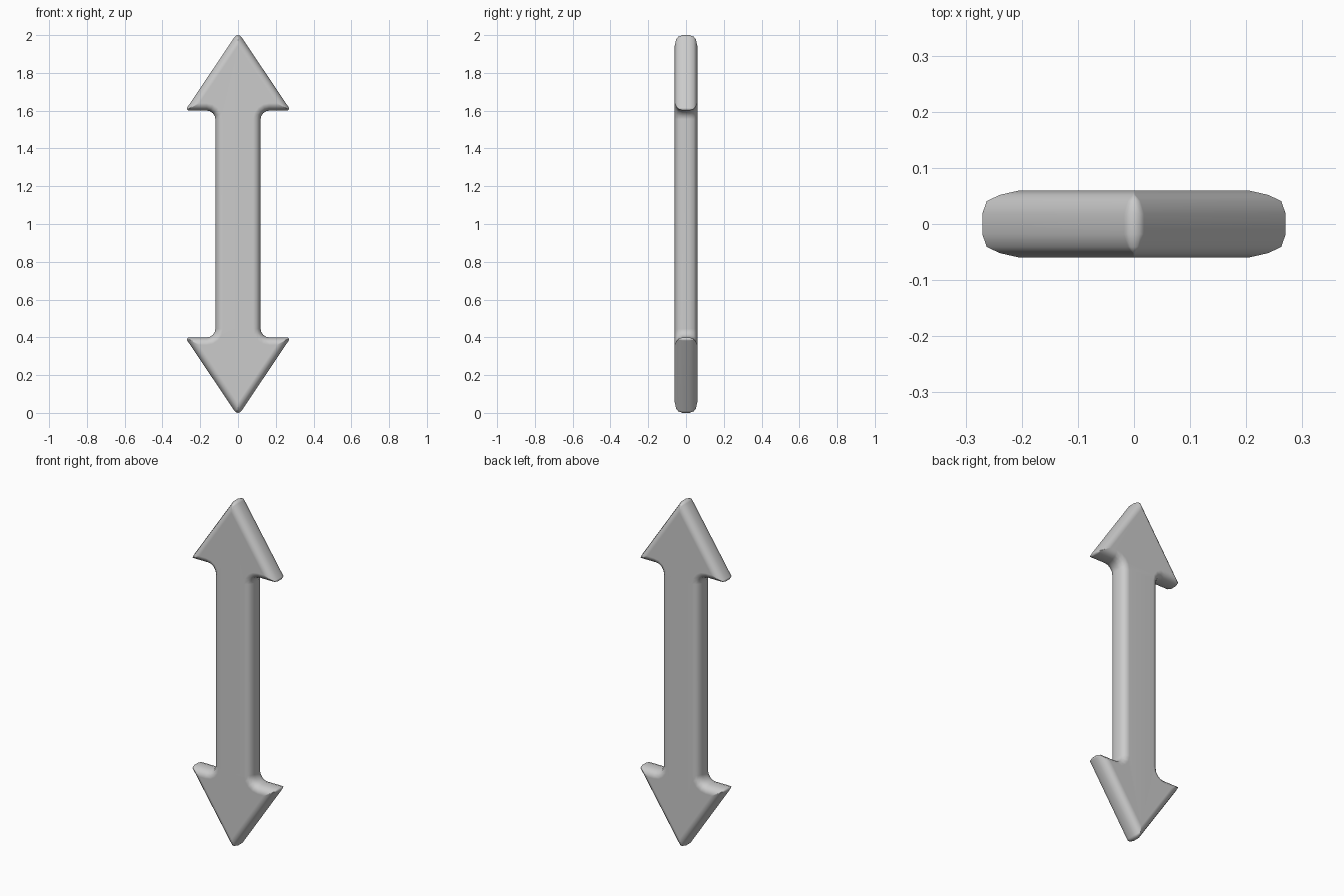
import bpy, bmesh, math
from mathutils import Vector

if "Cube" in bpy.data.objects:
    bpy.data.objects.remove(bpy.data.objects["Cube"])

# Sharp outline (x, z relative to centre) of the upper right quarter: tip, wing, neck
TIP, WING, NECK = (0.0, 1.017), (0.28, 0.60), (0.12, 0.60)
# counter-clockwise loop with a corner radius; negative radius = concave corner
quarter = [(NECK, -0.045), (WING, 0.011), (TIP, 0.0215)]
corners = list(quarter)
corners += [((-x, z), r) for (x, z), r in quarter[1::-1] ][::1]
corners += [((-x, -z), -(-r)) for (x, z), r in corners]
corners = [(Vector(c), r) for c, r in corners]


def outline(d, segs=4):
    """Outline inset by d, with every corner rounded."""
    pts = []
    n = len(corners)
    for i, (p, r) in enumerate(corners):
        u = (corners[i - 1][0] - p).normalized()
        v = (corners[(i + 1) % n][0] - p).normalized()
        half = u.angle(v) / 2
        bis = (u + v).normalized()
        # arc centre lies on the bisector; inset shrinks convex, grows concave arcs
        if r > 0:
            rad = max(r - d, 0.002)
            centre = p + bis * (max(r, d + 0.002) / math.sin(half))
        else:
            rad = -r + d
            centre = p + bis * (-r / math.sin(half))
        sweep = math.pi / 2 - half
        turn = 1 if r > 0 else -1
        a0 = math.atan2(-bis.y, -bis.x)
        for k in range(segs + 1):
            a = a0 + turn * sweep * (2 * k / segs - 1)
            pts.append(centre + rad * Vector((math.cos(a), math.sin(a))))
    return pts


# Rounded edge profile: (y, inset), mirrored front to back
half_profile = [(0.06, 0.04), (0.052, 0.021), (0.041, 0.008), (0.018, 0.0)]
profile = [(-y, d) for y, d in half_profile] + half_profile[::-1]

bm = bmesh.new()
rings = [[bm.verts.new((p.x, y, p.y + 1.0)) for p in outline(d)] for y, d in profile]
for a, b in zip(rings, rings[1:]):
    n = len(a)
    for i in range(n):
        j = (i + 1) % n
        bm.faces.new((a[i], a[j], b[j], b[i]))
bm.faces.new(rings[0])
bm.faces.new(rings[-1][::-1])
bmesh.ops.recalc_face_normals(bm, faces=bm.faces)
mesh = bpy.data.meshes.new("double_arrow")
bm.to_mesh(mesh)
bm.free()

# Double-headed arrow
arrow = bpy.data.objects.new("double_arrow", mesh)
bpy.context.collection.objects.link(arrow)
bpy.context.view_layer.objects.active = arrow
arrow.select_set(True)
bpy.ops.object.shade_smooth_by_angle(angle=math.radians(60))
weighted = arrow.modifiers.new("flat_faces", 'WEIGHTED_NORMAL')
weighted.keep_sharp = True
